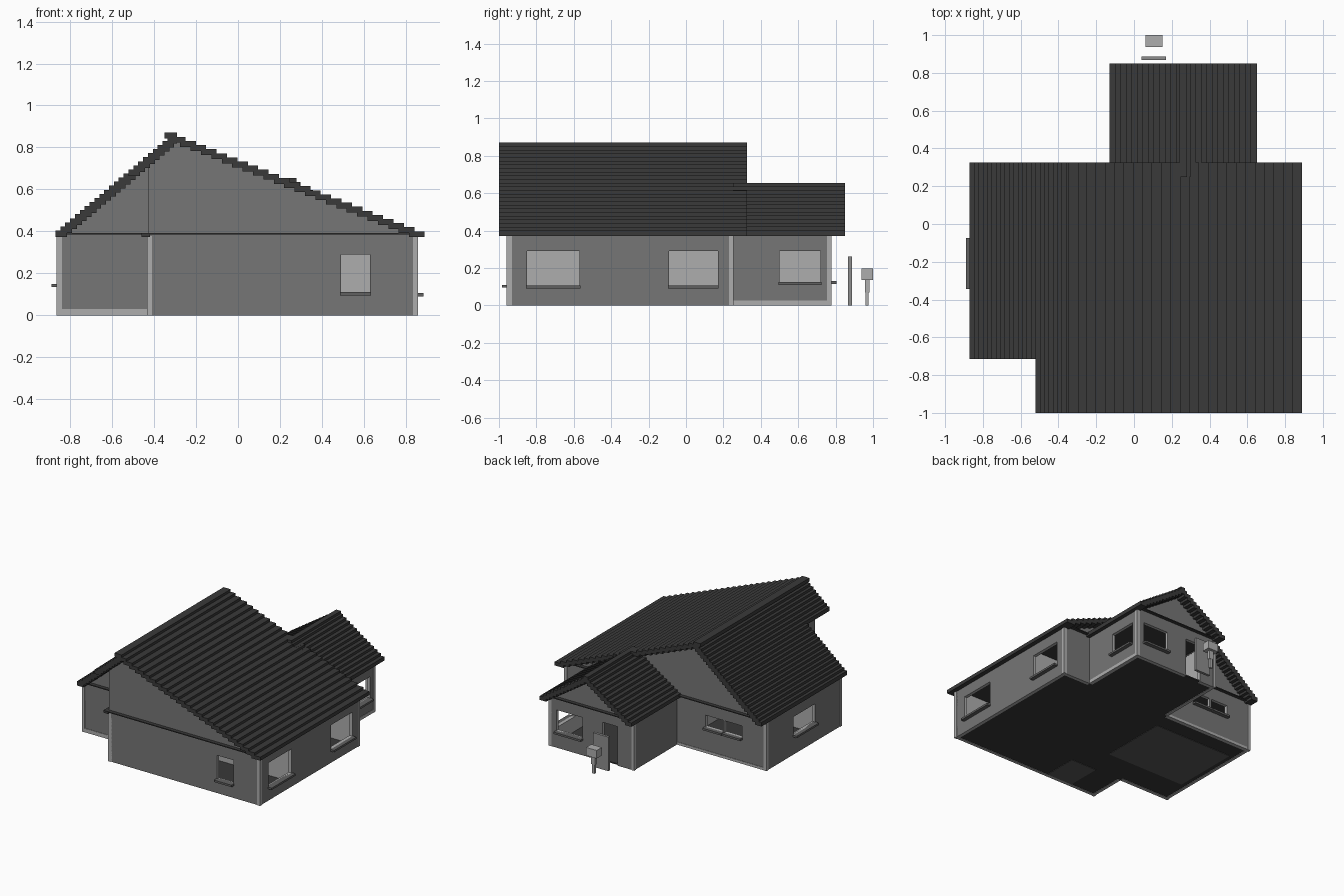
import bpy, bmesh
from mathutils import Vector

cube = bpy.data.objects.get("Cube")
if cube:
    bpy.data.objects.remove(cube, do_unlink=True)


def material(name, v):
    m = bpy.data.materials.new(name)
    m.use_nodes = True
    m.diffuse_color = (v, v, v, 1)
    b = next(n for n in m.node_tree.nodes if n.type == 'BSDF_PRINCIPLED')
    b.inputs["Base Color"].default_value = (v, v, v, 1)
    return m


WALL = material("wall grey", 0.18)
LIGHT = material("light grey", 0.42)
ROOF = material("roof charcoal", 0.042)
FLOOR = material("floor charcoal", 0.04)
PATCH = material("floor patch grey", 0.1)
DOOR = material("door grey", 0.27)
SILL = material("sill grey", 0.12)


def finish(name, bm, *mats):
    bmesh.ops.recalc_face_normals(bm, faces=bm.faces)
    me = bpy.data.meshes.new(name)
    bm.to_mesh(me)
    bm.free()
    for m in mats:
        me.materials.append(m)
    ob = bpy.data.objects.new(name, me)
    bpy.context.collection.objects.link(ob)
    return ob


def add_box(bm, x0, x1, y0, y1, z0, z1):
    vs = bmesh.ops.create_cube(bm, size=1)["verts"]
    for v in vs:
        v.co = Vector((x1 if v.co.x > 0 else x0, y1 if v.co.y > 0 else y0,
                       z1 if v.co.z > 0 else z0))


def boxes(name, mat, *dims):
    bm = bmesh.new()
    for d in dims:
        add_box(bm, *d)
    return finish(name, bm, mat)


def prism(name, mat, pts, y0, y1):
    """Extrude an (x, z) outline along y."""
    bm = bmesh.new()
    f = bm.faces.new([bm.verts.new((x, y0, z)) for x, z in pts])
    ext = bmesh.ops.extrude_face_region(bm, geom=[f])["geom"]
    bmesh.ops.translate(bm, vec=(0, y1 - y0, 0),
                        verts=[e for e in ext if isinstance(e, bmesh.types.BMVert)])
    return finish(name, bm, mat)


THICK, TOP = 0.025, 0.385


def wall(name, axis, c, a, b, out, holes=()):
    """Wall along an axis with its outer face at c; holes are (start, end, bottom, top)."""
    def place(u, depth, z):
        return (u, c - out * depth, z) if axis == 'x' else (c - out * depth, u, z)
    us = sorted({a, b, *[h[0] for h in holes], *[h[1] for h in holes]})
    zs = sorted({0, TOP, *[h[2] for h in holes], *[h[3] for h in holes]})
    bm = bmesh.new()
    verts = {(u, z): bm.verts.new(place(u, 0, z)) for u in us for z in zs}
    for u0, u1 in zip(us, us[1:]):
        for z0, z1 in zip(zs, zs[1:]):
            um, zm = (u0 + u1) / 2, (z0 + z1) / 2
            if not any(h[0] < um < h[1] and h[2] < zm < h[3] for h in holes):
                bm.faces.new([verts[k] for k in ((u0, z0), (u1, z0), (u1, z1), (u0, z1))])
    ext = bmesh.ops.extrude_face_region(bm, geom=bm.faces[:])["geom"]
    shift = Vector(place(0, THICK, 0)) - Vector(place(0, 0, 0))
    bmesh.ops.translate(bm, vec=shift,
                        verts=[e for e in ext if isinstance(e, bmesh.types.BMVert)])
    # outer side in wall colour, inside and reveals light
    bmesh.ops.recalc_face_normals(bm, faces=bm.faces)
    k = 1 if axis == 'x' else 0
    for f in bm.faces:
        f.material_index = 0 if f.normal[k] * out > 0.5 else 1
    finish(name, bm, WALL, LIGHT)
    # sills below the window openings
    for i, (h0, h1, z0, z1) in enumerate(holes):
        if z0 > 0.02:
            lo, hi = sorted((c - out * 0.015, c + out * 0.03))
            d = (h0 - 0.005, h1 + 0.005, lo, hi) if axis == 'x' else (lo, hi, h0 - 0.005, h1 + 0.005)
            boxes(f"{name}_sill_{i + 1}", SILL, (*d, z0 - 0.015, z0))


# Outer walls: main body, recessed front corner and rear wing
wall("front_wall", 'x', -0.955, -0.43, 0.855, -1, [(0.49, 0.63, 0.11, 0.29)])
wall("front_step_wall", 'y', -0.43, -0.955, -0.66, -1)
wall("recessed_front_wall", 'x', -0.66, -0.86, -0.43, -1)
wall("left_wall", 'y', 0.855, -0.955, 0.25, 1,
     [(-0.85, -0.57, 0.105, 0.29), (-0.09, 0.17, 0.105, 0.29)])
wall("right_wall", 'y', -0.86, -0.66, 0.25, -1, [(-0.34, -0.08, 0.15, 0.29)])
wall("back_wall_right", 'x', 0.25, -0.86, -0.1, 1,
     [(-0.65, -0.505, 0.2, 0.29), (-0.49, -0.34, 0.2, 0.29)])
wall("back_wall_left", 'x', 0.25, 0.62, 0.855, 1)
wall("wing_left_wall", 'y', 0.62, 0.25, 0.775, 1, [(0.5, 0.72, 0.125, 0.29)])
wall("wing_right_wall", 'y', -0.1, 0.25, 0.775, -1)
wall("wing_back_wall", 'x', 0.775, -0.1, 0.62, 1,
     [(0.04, 0.17, 0.0, 0.3), (0.34, 0.56, 0.13, 0.29)])

# Inner partitions
boxes("partitions", LIGHT,
      (0.44, 0.46, -0.53, -0.17, 0.01, TOP), (0.0, 0.83, -0.18, -0.16, 0.01, TOP),
      (0.07, 0.83, -0.53, -0.51, 0.01, TOP), (0.07, 0.09, -0.93, -0.51, 0.01, TOP),
      (-0.11, -0.09, -0.45, 0.25, 0.01, TOP), (0.14, 0.16, -0.16, 0.25, 0.01, TOP),
      (-0.84, -0.11, -0.45, -0.43, 0.01, TOP))

# Floor, with lighter areas on its underside
boxes("floor", FLOOR, (-0.43, 0.85, -0.95, 0.245, 0.003, 0.012),
      (-0.855, -0.43, -0.655, 0.245, 0.003, 0.012),
      (-0.095, 0.615, 0.245, 0.77, 0.003, 0.012))
boxes("floor_patches", PATCH, (-0.8, -0.13, -0.43, 0.1, 0.0, 0.004),
      (-0.2, 0.02, -0.93, -0.66, 0.0, 0.004))

# Ceiling slabs that show as a thin ledge below the gables
boxes("ceiling", ROOF, (-0.455, 0.86, -0.98, 0.275, 0.385, 0.392),
      (-0.865, -0.43, -0.685, 0.275, 0.385, 0.392),
      (-0.11, 0.63, 0.25, 0.8, 0.385, 0.392),
      (-0.46, -0.42, -0.98, -0.66, 0.374, 0.392))

# Gables
prism("front_gable", WALL,
      [(-0.43, 0.39), (0.83, 0.39), (-0.30, 0.85), (-0.34, 0.83), (-0.43, 0.745)], -0.952, -0.93)
prism("recessed_gable", WALL, [(-0.845, 0.39), (-0.43, 0.39), (-0.43, 0.745)], -0.658, -0.635)
prism("front_step_side", WALL,
      [(-0.43, 0.39), (-0.41, 0.39), (-0.41, 0.76), (-0.43, 0.745)], -0.95, -0.64)
prism("back_gable", WALL, [(-0.845, 0.39), (0.83, 0.39), (-0.30, 0.85), (-0.34, 0.83)], 0.225, 0.248)
prism("wing_gable", WALL, [(-0.09, 0.39), (0.61, 0.39), (0.26, 0.635)], 0.75, 0.773)


def slope(name, x_eave, x_ridge, z0, z1, n, overlap, thick, y_range):
    """Stepped roof side made of overlapping planks."""
    dx, dz = (x_ridge - x_eave) / n, (z1 - z0 - thick) / (n - 1)
    bm = bmesh.new()
    for i in range(n):
        xa = x_eave + i * dx
        xb = xa + dx * min(overlap, n - i)
        y0, y1 = y_range((xa + xa + dx) / 2)
        add_box(bm, min(xa, xb), max(xa, xb), y0, y1, z0 + i * dz, z0 + i * dz + thick)
    finish(name, bm, ROOF)


# Main roof: steep short side, shallow long side; then the wing roof
slope("main_roof_right", -0.87, -0.29, 0.372, 0.87, 25, 2.4, 0.032,
      lambda x: (-0.715 if x < -0.52 else -1.0, 0.325))
slope("main_roof_left", 0.89, -0.35, 0.372, 0.87, 25, 1.5, 0.028, lambda x: (-1.0, 0.325))
slope("wing_roof_right", -0.13, 0.28, 0.372, 0.655, 14, 1.9, 0.03, lambda x: (0.25, 0.85))
slope("wing_roof_left", 0.65, 0.24, 0.372, 0.655, 14, 1.9, 0.03, lambda x: (0.25, 0.85))

# Light corner strips and skirting, thin plates on the walls
P, W = 0.004, 0.02


def corner(x, y, sx, sy):
    """Plates on both faces of an outside corner."""
    xs, ys = sorted((x + sx * P, x - sx * W)), sorted((y + sy * P, y - sy * P))
    xt, yt = sorted((x + sx * P, x - sx * P)), sorted((y + sy * P, y - sy * W))
    return [(*xs, *ys, 0, 0.378), (*xt, *yt, 0, 0.378)]


strips = []
for c in ((-0.43, -0.955, -1, -1), (0.855, -0.955, 1, -1), (-0.86, -0.66, -1, -1),
          (-0.86, 0.25, -1, 1), (0.855, 0.25, 1, 1), (0.62, 0.775, 1, 1), (-0.1, 0.775, -1, 1)):
    strips += corner(*c)
boxes("corner_strips", LIGHT, *strips)
boxes("skirting", LIGHT, (-0.86, -0.43, -0.663, -0.655, 0, 0.03),
      (0.615, 0.623, 0.25, 0.775, 0, 0.025), (-0.86, -0.1, 0.246, 0.253, 0, 0.02))

# Door leaf standing in front of the doorway
boxes("door_leaf", DOOR, (0.04, 0.17, 0.867, 0.887, 0, 0.262))

# Letter box on a post
boxes("letter_box", LIGHT, (0.06, 0.15, 0.937, 1.0, 0.135, 0.197))
boxes("letter_box_post", LIGHT, (0.093, 0.117, 0.96, 0.977, 0, 0.07),
      (0.088, 0.122, 0.957, 0.98, 0.07, 0.135))
